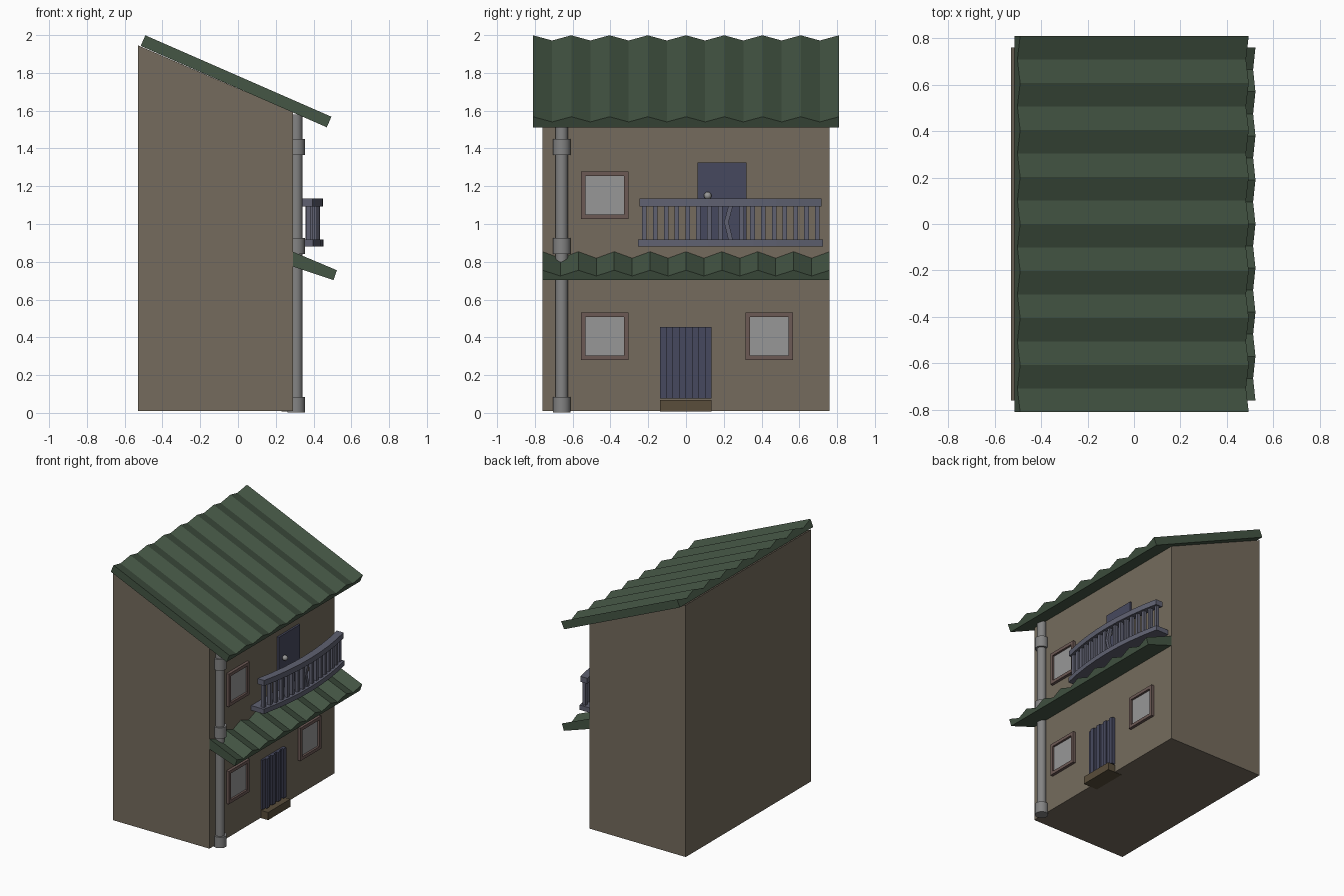
import bpy, bmesh, math
from mathutils import Vector

if "Cube" in bpy.data.objects:
    bpy.data.objects.remove(bpy.data.objects["Cube"])


def material(name, rgb):
    m = bpy.data.materials.new(name)
    m.diffuse_color = (*rgb, 1)
    m.use_nodes = True
    m.node_tree.nodes["Principled BSDF"].inputs["Base Color"].default_value = m.diffuse_color
    return m


WALL = material("plaster", (0.178, 0.148, 0.110))
GREEN = material("green_sheet", (0.058, 0.092, 0.058))
BLUE = material("blue_paint", (0.062, 0.066, 0.112))
RAIL = material("rail_paint", (0.115, 0.12, 0.165))
FRAME = material("frame_wood", (0.15, 0.10, 0.09))
WOOD = material("step_wood", (0.10, 0.075, 0.043))
PANE = material("window_glass", (0.31, 0.31, 0.31))
PIPE = material("pipe_metal", (0.23, 0.23, 0.23))
KNOB = material("knob_metal", (0.31, 0.31, 0.31))


def finish(name, bm, mat=None):
    bmesh.ops.recalc_face_normals(bm, faces=bm.faces)
    me = bpy.data.meshes.new(name)
    bm.to_mesh(me)
    bm.free()
    ob = bpy.data.objects.new(name, me)
    bpy.context.collection.objects.link(ob)
    if mat:
        me.materials.append(mat)
    return ob


def loft(bm, a, b):
    """Solid between two matching closed outlines."""
    va, vb = [bm.verts.new(p) for p in a], [bm.verts.new(p) for p in b]
    n = len(va)
    bm.faces.new(va)
    bm.faces.new(vb)
    for i in range(n):
        j = (i + 1) % n
        bm.faces.new((va[i], va[j], vb[j], vb[i]))


def boxes(name, specs, mat=None):
    """One object from boxes given as (x0, x1, y0, y1, z0, z1)."""
    bm = bmesh.new()
    for x0, x1, y0, y1, z0, z1 in specs:
        ring = [(x0, y0), (x1, y0), (x1, y1), (x0, y1)]
        loft(bm, [(x, y, z0) for x, y in ring], [(x, y, z1) for x, y in ring])
    return finish(name, bm, mat)


def corrugated(name, high, low, half, waves, peak, valley, lift=0.0):
    """Sloped sheet with zigzag top and flat underside; high/low are (x, z) underside ends."""
    d = Vector((low[0] - high[0], low[1] - high[1])).normalized()
    nx, nz = -d.y, d.x
    bm = bmesh.new()
    ends = []
    for (x, z), extra in ((high, lift), (low, 0)):
        pts = [(x, -half, z)]
        for i in range(2 * waves + 1):
            h = (valley if i % 2 else peak) + extra
            pts.append((x + nx * h, -half + half * i / waves, z + nz * h))
        pts.append((x, half, z))
        ends.append(pts)
    loft(bm, *ends)
    return finish(name, bm, GREEN)


def cylinder(name, r, z0, z1, x=0.308, y=-0.658):
    bpy.ops.mesh.primitive_cylinder_add(vertices=16, radius=r, depth=z1 - z0,
                                        location=(x, y, (z0 + z1) / 2))
    bpy.context.object.name = name
    bpy.context.object.data.materials.append(PIPE)
    bpy.ops.object.shade_smooth_by_angle(angle=math.radians(35))


# House body with sloped top
profile = [(-0.53, 0.01), (0.29, 0.01), (0.29, 1.592), (-0.53, 1.946)]
bm = bmesh.new()
loft(bm, [(x, -0.76, z) for x, z in profile], [(x, 0.76, z) for x, z in profile])
finish("house_body", bm, WALL)

# Main roof and porch roof
corrugated("main_roof", (-0.515, 1.943), (0.470, 1.512), 0.81, 8, 0.061, 0.031)
corrugated("porch_roof", (0.26, 0.785), (0.506, 0.703), 0.76, 8, 0.055, 0.023, 0.02)

# Drain pipe and collars
cylinder("drain_pipe", 0.033, 0.01, 1.58)
for i, (z0, z1) in enumerate([(0.001, 0.085), (0.842, 0.925), (1.365, 1.45)]):
    cylinder(f"pipe_collar_{i}", 0.047, z0, z1)

# Windows: frame and pane
for i, (y, z) in enumerate([(-0.43, 0.405), (0.44, 0.405), (-0.43, 1.153)]):
    o, w = 0.126, 0.024
    boxes(f"window_frame_{i}", [
        (0.27, 0.312, y - o, y + o, z + o - w, z + o),
        (0.27, 0.312, y - o, y + o, z - o, z - o + w),
        (0.27, 0.312, y - o, y - o + w, z - o + w, z + o - w),
        (0.27, 0.312, y + o - w, y + o, z - o + w, z + o - w)], FRAME)
    q = o - w
    boxes(f"window_pane_{i}", [(0.27, 0.296, y - q, y + q, z - q, z + q)], PANE)

# Plank door with step
n, y0, w = 8, -0.137, 0.271 / 8
boxes("plank_door", [(0.26, 0.318 if i % 2 else 0.305, y0 + i * w, y0 + (i + 1) * w, 0.075, 0.455)
                     for i in range(n)], BLUE)
boxes("door_step", [(0.23, 0.352, -0.137, 0.134, 0.008, 0.067)], WOOD)

# Balcony door and knob
boxes("balcony_door", [(0.26, 0.305, 0.06, 0.32, 0.89, 1.325)], BLUE)
bpy.ops.mesh.primitive_uv_sphere_add(segments=12, ring_count=8, radius=0.02, location=(0.32, 0.115, 1.150))
bpy.context.object.name = "door_knob"
bpy.context.object.data.materials.append(KNOB)
bpy.ops.object.shade_smooth_by_angle(angle=math.radians(40))

# Curved balcony: outward bow shared by floor, hand rail and balusters
MID = 0.235


def bow(y):
    return 0.45 - 0.055 * ((y - MID) / 0.485) ** 2


def arc(half, inset=0.0, seg=8):
    ys = [MID - half + 2 * half * i / seg for i in range(seg + 1)]
    return [(bow(y) - inset, y) for y in ys]


def slab(name, outer, inner, z0, z1):
    bm = bmesh.new()
    ring = outer + inner[::-1]
    loft(bm, [(x, y, z0) for x, y in ring], [(x, y, z1) for x, y in ring])
    return finish(name, bm, RAIL)


slab("balcony_floor", arc(0.489, -0.003), [(0.27, MID - 0.489), (0.27, MID + 0.489)], 0.88, 0.917)
slab("hand_rail", arc(0.482), arc(0.482, 0.058), 1.093, 1.135)


# Balusters, the middle one bent
def ring(x, y, z):
    return [(x + a * 0.013, y + b * 0.012, z) for a, b in ((-1, -1), (1, -1), (1, 1), (-1, 1))]


bm = bmesh.new()
for i in range(17):
    y = -0.22 + i * 0.0572
    x = bow(y) - 0.029
    bend = -0.024 if i == 8 else 0
    loft(bm, ring(x, y, 0.91), ring(x, y + bend, 1.01))
    loft(bm, ring(x, y + bend, 1.01), ring(x, y, 1.10))
finish("balusters", bm, RAIL)
